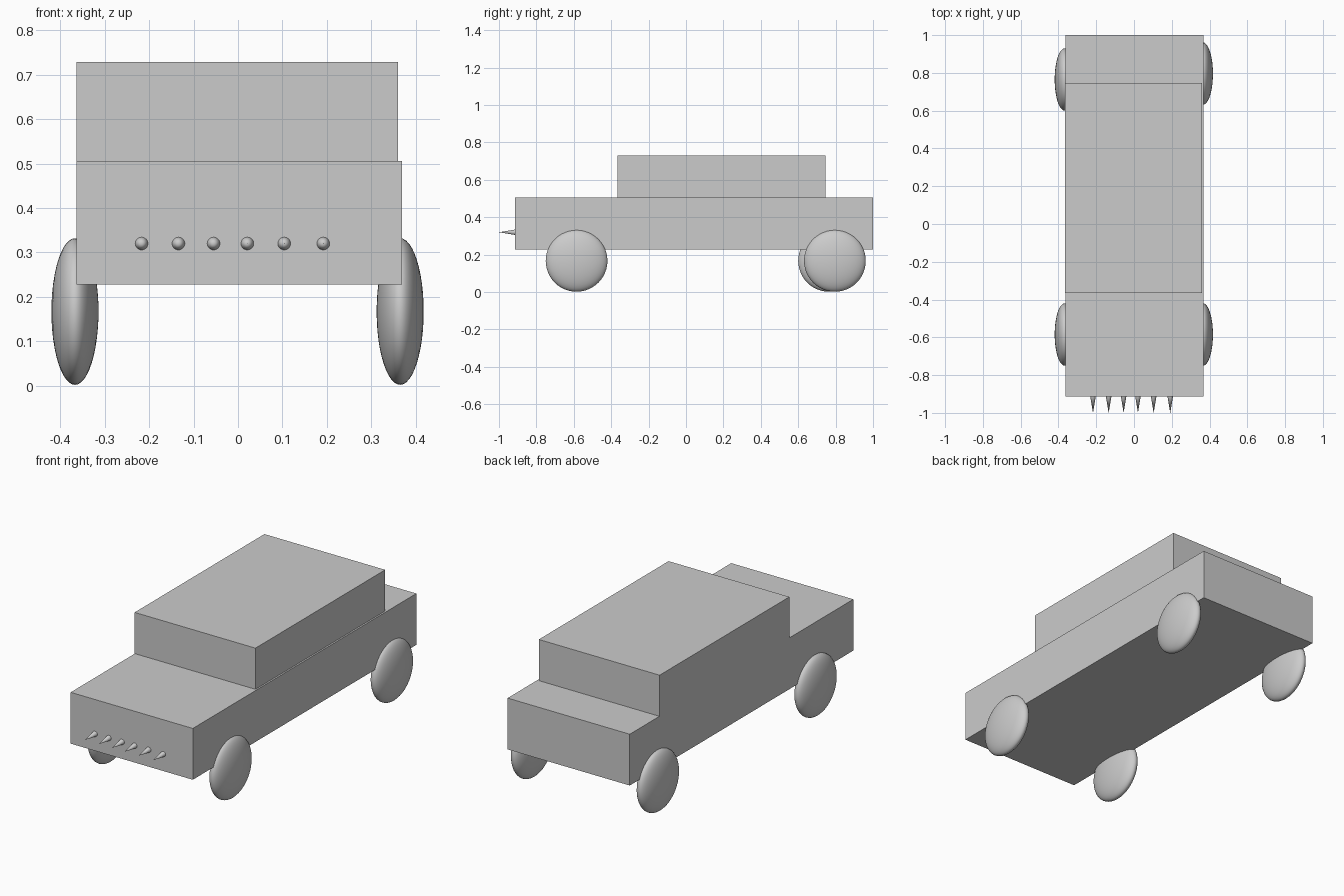
import bpy
from math import pi

if "Cube" in bpy.data.objects:
    bpy.data.objects.remove(bpy.data.objects["Cube"])


def finish(name, smooth=False):
    ob = bpy.context.object
    ob.name = name
    bpy.ops.object.transform_apply(location=False, rotation=True, scale=True)
    if smooth:
        bpy.ops.object.shade_smooth_by_angle()
    return ob


def box(name, lo, hi):
    centre = [(a + b) / 2 for a, b in zip(lo, hi)]
    bpy.ops.mesh.primitive_cube_add(size=1, location=centre)
    bpy.context.object.scale = [b - a for a, b in zip(lo, hi)]
    return finish(name)


def wheel(name, x, y):
    # squashed sphere, poles along the axle
    bpy.ops.mesh.primitive_uv_sphere_add(segments=48, ring_count=24, radius=1,
                                         location=(x, y, 0.167), rotation=(0, pi / 2, 0))
    bpy.context.object.scale = (0.165, 0.165, 0.053)
    return finish(name, True)


def spike(name, x):
    # cone on the nose, tip forward
    bpy.ops.mesh.primitive_cone_add(vertices=32, radius1=0.015, depth=0.09,
                                    location=(x, -0.955, 0.32), rotation=(pi / 2, 0, 0))
    return finish(name, True)


# Body and cabin
box("body", (-0.363, -0.914, 0.228), (0.369, 1.0, 0.506))
box("cabin", (-0.364, -0.365, 0.504), (0.36, 0.746, 0.729))

# Wheels (the rear pair is slightly staggered)
wheel("front_wheel_left", -0.367, -0.585)
wheel("front_wheel_right", 0.365, -0.585)
wheel("rear_wheel_left", -0.367, 0.765)
wheel("rear_wheel_right", 0.365, 0.796)

# Row of spikes on the front
for i, x in enumerate((-0.217, -0.134, -0.055, 0.021, 0.104, 0.192)):
    spike(f"front_spike_{i + 1}", x)
